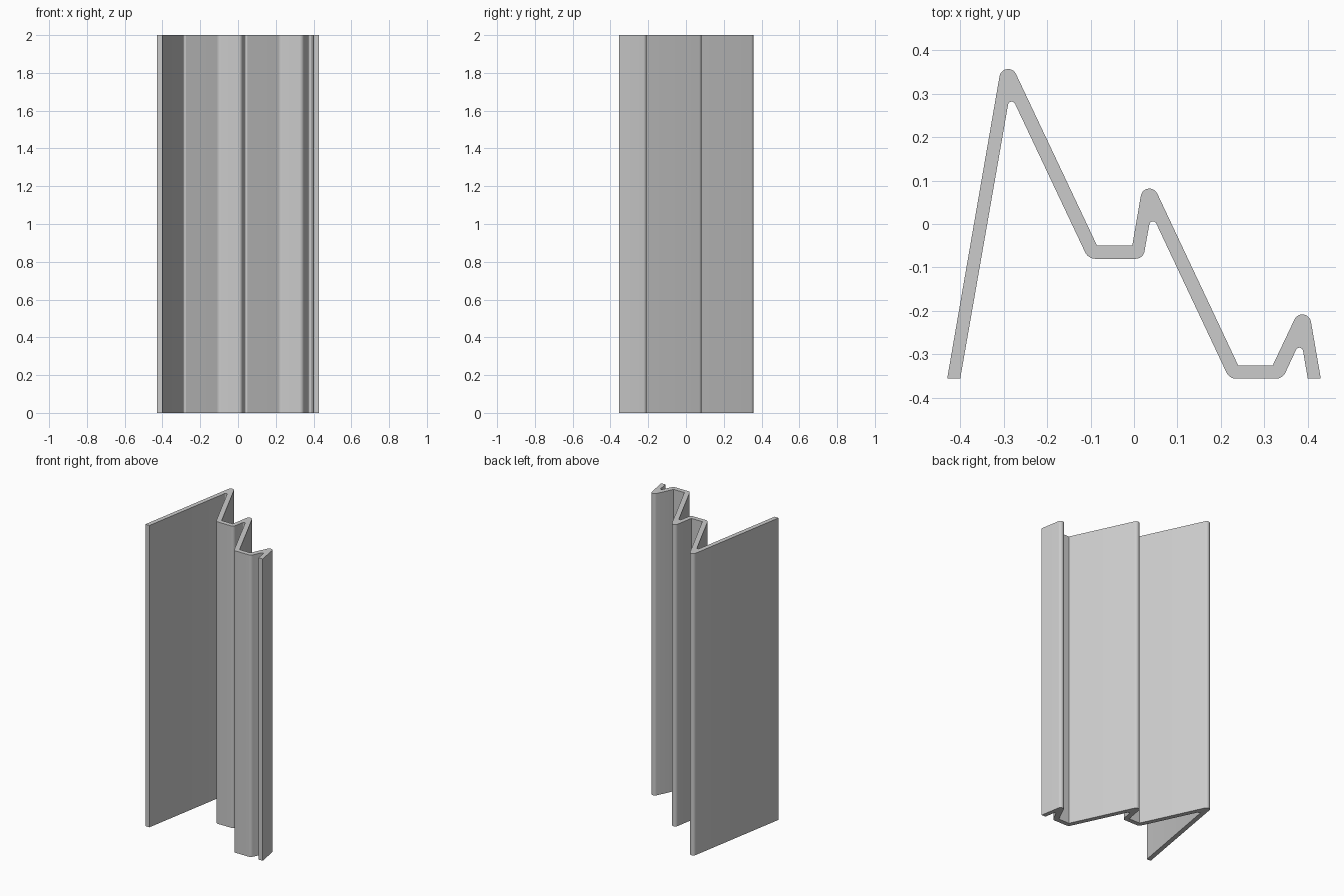
import bpy
import bmesh
import math
from mathutils import Vector

if "Cube" in bpy.data.objects:
    bpy.data.objects.remove(bpy.data.objects["Cube"], do_unlink=True)

HEIGHT = 2.0
BEND, CREASE = 0.02, 0.0085   # outer and inner bend radii

# Closed outline of the folded sheet: x, y, fillet radius
OUTLINE = [
    (-0.43, -0.356, 0), (-0.2987, 0.4025, BEND),
    (-0.085, -0.05, 0), (-0.004, -0.05, 0),
    (0.0265, 0.1275, BEND), (0.24, -0.326, 0),
    (0.319, -0.326, 0), (0.3965, -0.1625, BEND),
    (0.43, -0.356, 0), (0.40, -0.356, 0),
    (0.3844, -0.265, CREASE), (0.342, -0.356, 0.024),
    (0.2195, -0.356, 0.024), (0.04, 0.025, CREASE),
    (0.021, -0.08, BEND), (-0.1054, -0.08, 0.026),
    (-0.2853, 0.301, CREASE), (-0.40, -0.356, 0),
]


def fillet(before, corner, after, radius, steps=10):
    """Replace a sharp corner with a tangent arc."""
    if not radius:
        return [corner]
    a, b = (before - corner).normalized(), (after - corner).normalized()
    half = math.acos(a.dot(b)) / 2
    centre = corner + (a + b).normalized() * radius / math.sin(half)
    start = corner + a * radius / math.tan(half) - centre
    end = corner + b * radius / math.tan(half) - centre
    first = math.atan2(start.y, start.x)
    sweep = math.atan2(start.x * end.y - start.y * end.x, start.dot(end))
    angles = [first + sweep * i / steps for i in range(steps + 1)]
    return [centre + Vector((math.cos(t), math.sin(t))) * radius for t in angles]


points = [Vector((x, y)) for x, y, r in OUTLINE]
count = len(points)
profile = []
for i in range(count):
    profile += fillet(points[i - 1], points[i], points[(i + 1) % count], OUTLINE[i][2])

# Extrude the outline upward
bm = bmesh.new()
base = bm.faces.new([bm.verts.new((p.x, p.y, 0)) for p in profile])
result = bmesh.ops.extrude_face_region(bm, geom=[base], use_keep_orig=True)
top = [g for g in result["geom"] if isinstance(g, bmesh.types.BMVert)]
bmesh.ops.translate(bm, verts=top, vec=(0, 0, HEIGHT))
bmesh.ops.recalc_face_normals(bm, faces=bm.faces)
mesh = bpy.data.meshes.new("folded_profile")
bm.to_mesh(mesh)
bm.free()

# Plain grey metal
grey = bpy.data.materials.new("grey metal")
grey.use_nodes = True
colour = (0.6, 0.6, 0.6, 1)
grey.diffuse_color = colour
grey.node_tree.nodes["Principled BSDF"].inputs["Base Color"].default_value = colour
mesh.materials.append(grey)

sheet = bpy.data.objects.new("folded_profile", mesh)
bpy.context.collection.objects.link(sheet)
bpy.context.view_layer.objects.active = sheet
sheet.select_set(True)
bpy.ops.object.shade_smooth_by_angle(angle=math.radians(30))
